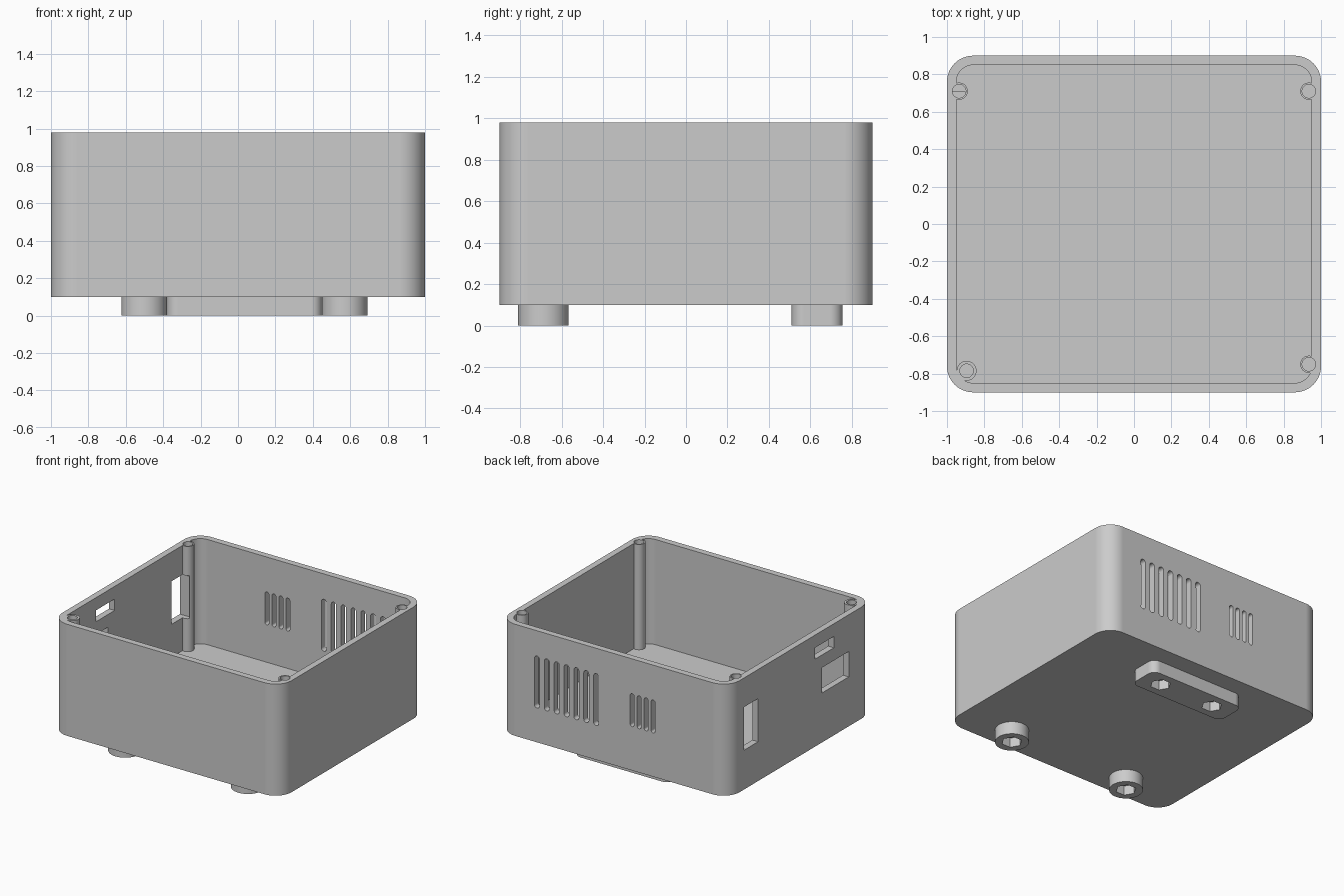
import bpy, bmesh, math

cube = bpy.data.objects.get("Cube")
if cube:
    bpy.data.objects.remove(cube, do_unlink=True)

gray = bpy.data.materials.new("plain_gray")
gray.use_nodes = True
color = (0.6, 0.6, 0.6, 1)
gray.diffuse_color = color
gray.node_tree.nodes["Principled BSDF"].inputs["Base Color"].default_value = color


def rounded(u0, u1, v0, v1, r, seg=12):
    """Outline of a rounded rectangle; also makes slots and circles."""
    corners = [(u1 - r, v1 - r), (u0 + r, v1 - r), (u0 + r, v0 + r), (u1 - r, v0 + r)]
    pts = []
    for q, (cu, cv) in enumerate(corners):
        for i in range(seg + 1):
            a = (q + i / seg) * math.pi / 2
            pts.append((cu + r * math.cos(a), cv + r * math.sin(a)))
    return pts


def circle(u, v, r, n=40):
    return [(u + r * math.cos(math.tau * i / n), v + r * math.sin(math.tau * i / n))
            for i in range(n)]


def rect(u0, u1, v0, v1):
    return [(u0, v0), (u1, v0), (u1, v1), (u0, v1)]


def prism(name, outline, lo, hi, axis="z"):
    """Extrude an outline between lo and hi along an axis."""
    place = {"z": lambda u, v: (u, v, lo),
             "y": lambda u, v: (u, lo, v),
             "x": lambda u, v: (lo, u, v)}[axis]
    bm = bmesh.new()
    verts = [bm.verts.new(place(u, v)) for u, v in outline]
    bmesh.ops.remove_doubles(bm, verts=verts, dist=1e-5)
    face = bm.faces.new(bm.verts[:])
    grown = bmesh.ops.extrude_face_region(bm, geom=[face], use_keep_orig=True)["geom"]
    shift = [(hi - lo) * (axis == k) for k in "xyz"]
    bmesh.ops.translate(bm, vec=shift, verts=[g for g in grown if isinstance(g, bmesh.types.BMVert)])
    bmesh.ops.recalc_face_normals(bm, faces=bm.faces[:])
    mesh = bpy.data.meshes.new(name)
    bm.to_mesh(mesh)
    bm.free()
    mesh.materials.append(gray)
    obj = bpy.data.objects.new(name, mesh)
    bpy.context.collection.objects.link(obj)
    return obj


def combine(target, tools, operation="DIFFERENCE"):
    """Apply a boolean with each tool, then discard the tools."""
    for tool in tools:
        mod = target.modifiers.new("combine", "BOOLEAN")
        mod.operation, mod.solver, mod.object = operation, "EXACT", tool
    bpy.context.view_layer.update()
    deps = bpy.context.evaluated_depsgraph_get()
    mesh = bpy.data.meshes.new_from_object(target.evaluated_get(deps))
    target.modifiers.clear()
    target.data = mesh
    for tool in tools:
        bpy.data.objects.remove(tool, do_unlink=True)


def finish(obj):
    bpy.ops.object.select_all(action="DESELECT")
    obj.select_set(True)
    bpy.context.view_layer.objects.active = obj
    bpy.ops.object.shade_smooth_by_angle(angle=math.radians(30))
    obj.modifiers.new("even_shading", "WEIGHTED_NORMAL").keep_sharp = True


# Open box with rounded corners
BOTTOM, FLOOR, TOP = 0.1, 0.15, 0.98
shell = prism("case_shell", rounded(-1, 1, -0.9, 0.9, 0.14), BOTTOM, TOP)
combine(shell, [prism("cavity", rounded(-0.95, 0.95, -0.85, 0.85, 0.09), FLOOR, TOP + 0.1)])

# Screw pillars: x, y, radius
pillars = [(-0.935, 0.71, 0.046), (0.935, 0.71, 0.046),
           (0.935, -0.75, 0.046), (-0.895, -0.785, 0.053)]
combine(shell, [prism("pillar", circle(x, y, r), FLOOR - 0.02, TOP) for x, y, r in pillars], "UNION")
cutters = [prism("screw_hole", circle(x, y, 0.036), TOP - 0.25, TOP + 0.1) for x, y, r in pillars]

# Port windows in the right wall
for y0, y1, z0, z1 in [(0.53, 0.705, 0.41, 0.75), (-0.6, -0.265, 0.49, 0.69),
                       (-0.415, -0.18, 0.79, 0.88)]:
    cutters.append(prism("port", rect(y0, y1, z0, z1), -1.1, -0.9, "x"))

# Vent slots in the back wall: count, first x, spacing, half width, z range
for count, x0, step, w, z0, z1 in [(7, 0.67, 0.086, 0.022, 0.37, 0.78),
                                   (4, -0.16, 0.061, 0.017, 0.445, 0.705)]:
    for i in range(count):
        x = x0 - i * step
        cutters.append(prism("vent", rounded(x - w, x + w, z0, z1, w, 6), 0.8, 1, "y"))
combine(shell, cutters)
finish(shell)


def hex_recess(x, y):
    return prism("hex_recess", circle(x, y, 0.075, 6), -0.05, 0.075)


# Round front feet and the long back foot, with hex recesses underneath
for name, x in [("front_foot_right", -0.502), ("front_foot_left", 0.57)]:
    foot = prism(name, circle(x, -0.688, 0.122, 48), 0, BOTTOM + 0.01)
    combine(foot, [hex_recess(x, -0.688)])
    finish(foot)

bar = prism("back_foot", rounded(-0.38, 0.45, 0.51, 0.755, 0.06), 0, BOTTOM + 0.01)
combine(bar, [hex_recess(x, 0.632) for x in (-0.2, 0.28)])
finish(bar)
